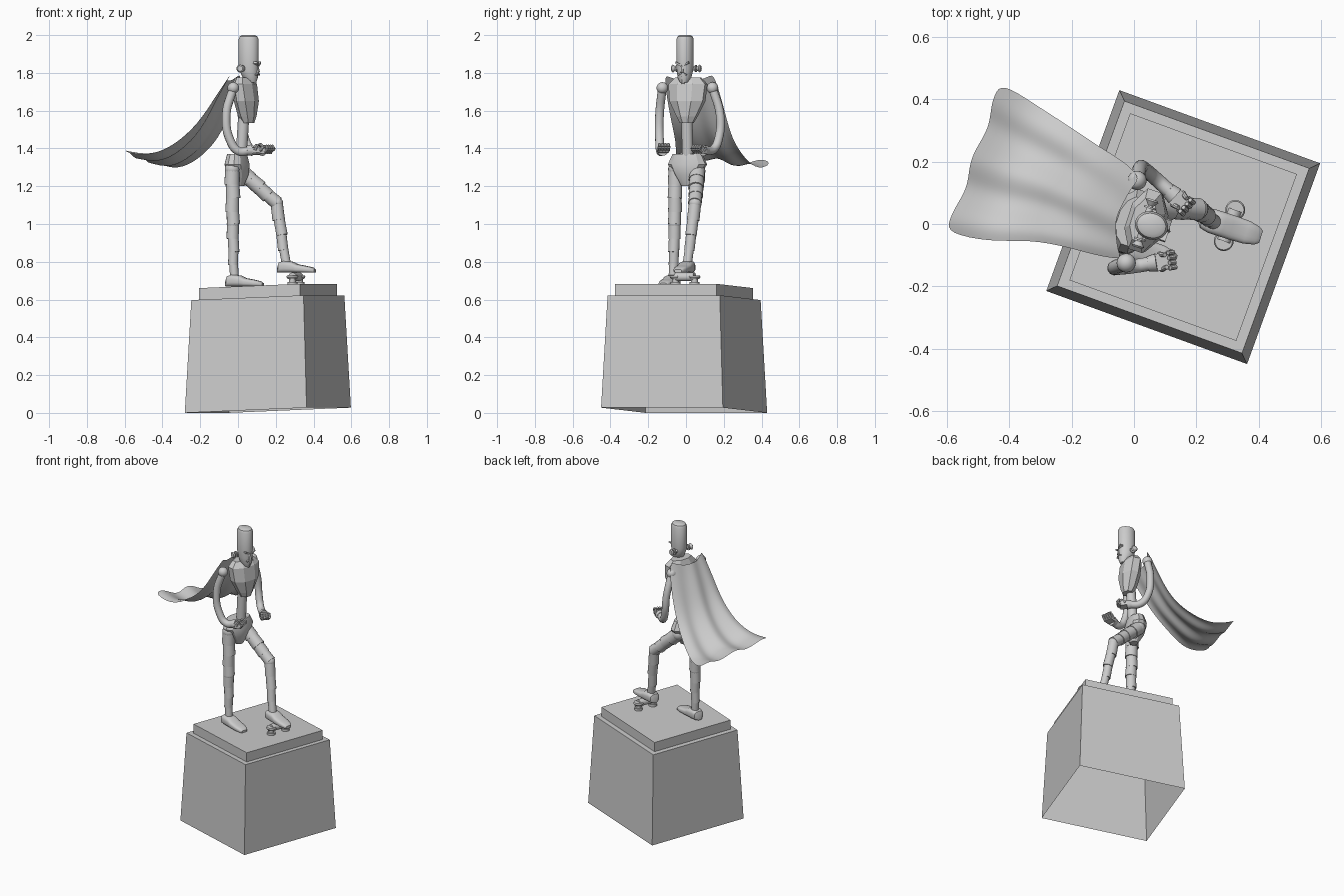
import bpy, bmesh, math
from mathutils import Vector, Matrix

if "Cube" in bpy.data.objects:
    bpy.data.objects.remove(bpy.data.objects["Cube"])

grey = bpy.data.materials.new("stone_grey")
grey.use_nodes = True
COLOR = (0.6, 0.6, 0.6, 1)
grey.diffuse_color = COLOR
grey.node_tree.nodes["Principled BSDF"].inputs["Base Color"].default_value = COLOR

V = Vector
YAW = math.radians(-18)
TURN = Matrix.Rotation(YAW, 3, 'Z')
FWD, SIDE, UP = TURN @ V((1, 0, 0)), TURN @ V((0, 1, 0)), V((0, 0, 1))


def finish(name, bm, angle=35):
    bmesh.ops.recalc_face_normals(bm, faces=bm.faces)
    mesh = bpy.data.meshes.new(name)
    bm.to_mesh(mesh)
    bm.free()
    ob = bpy.data.objects.new(name, mesh)
    bpy.context.collection.objects.link(ob)
    mesh.materials.append(grey)
    if angle:
        bpy.ops.object.select_all(action='DESELECT')
        ob.select_set(True)
        bpy.context.view_layer.objects.active = ob
        bpy.ops.object.shade_smooth_by_angle(angle=math.radians(angle))
    return ob


def loft(name, rings, n=20, power=1.0, start_cap=True, angle=35):
    """Skin over rings, each a centre and two half-axis vectors."""
    bm, loops = bmesh.new(), []
    for c, u, v in rings:
        loop = []
        for i in range(n):
            t = 2 * math.pi * (i + 0.5) / n
            a, b = (math.copysign(abs(f) ** power, f) for f in (math.cos(t), math.sin(t)))
            loop.append(bm.verts.new(c + u * a + v * b))
        loops.append(loop)
    for lo, hi in zip(loops, loops[1:]):
        for i in range(n):
            j = (i + 1) % n
            bm.faces.new((lo[i], lo[j], hi[j], hi[i]))
    if start_cap:
        bm.faces.new(loops[0])
    bm.faces.new(loops[-1])
    return finish(name, bm, angle)


def upright(origin, rows):
    """Rings from rows of height, forward offset, half depth, half width."""
    return [(V((origin[0], origin[1], z)) + FWD * f, FWD * d, SIDE * w) for z, f, d, w in rows]


def add_cone(bm, a, b, r1, r2, n=16):
    a, b = V(a), V(b)
    d = b - a
    m = Matrix.Translation((a + b) / 2) @ d.to_track_quat('Z', 'Y').to_matrix().to_4x4()
    bmesh.ops.create_cone(bm, cap_ends=True, segments=n, radius1=r1, radius2=r2,
                          depth=d.length, matrix=m)


def add_ball(bm, c, r):
    bmesh.ops.create_uvsphere(bm, u_segments=16, v_segments=10, radius=r,
                              matrix=Matrix.Translation(c))


def add_block(bm, c, axes, size):
    m = Matrix(axes).transposed().to_4x4()
    bmesh.ops.create_cube(bm, size=1, matrix=Matrix.Translation(c) @ m @ Matrix.Diagonal((*size, 1)))


# Pedestal: tapered hollow block with a slab on top, slightly tilted
mid = V((0.158, -0.01, 0))
PX = Matrix.Rotation(math.radians(-20), 3, 'Z') @ V((1, 0, 0.04))
PY = Matrix.Rotation(math.radians(-20), 3, 'Z') @ V((0, 1, 0))
loft("pedestal", [(mid + UP * z, PX * h, PY * h) for z, h in
                  ((0.014, 0.343), (0.61, 0.316), (0.61, 0.285), (0.672, 0.285))],
     n=4, power=0, start_cap=False, angle=0)

# Body
loft("torso", upright((0.03, 0.012), [
    (1.535, 0.025, 0.032, 0.038), (1.57, 0.02, 0.048, 0.058), (1.65, 0.015, 0.062, 0.1),
    (1.74, 0.005, 0.06, 0.11), (1.775, 0.0, 0.04, 0.075)]), n=8, angle=0)
loft("waist", upright((0.02, 0.008), [(1.33, -0.005, 0.03, 0.03), (1.56, 0.01, 0.03, 0.03)]))
loft("pelvis", upright((-0.005, 0.008), [
    (1.2, 0.01, 0.025, 0.028), (1.26, 0.005, 0.055, 0.07), (1.315, 0, 0.063, 0.108),
    (1.37, 0, 0.05, 0.082)]), n=12, angle=25)

# Head: tall capped cylinder with narrowed jaw
head_at = (0.056, -0.005)
loft("head", upright(head_at, [
    (1.748, 0.02, 0.022, 0.02), (1.775, 0.01, 0.04, 0.036), (1.81, 0.002, 0.05, 0.042),
    (1.84, 0, 0.054, 0.045), (1.978, 0, 0.054, 0.045), (1.993, 0, 0.047, 0.039),
    (2.0, 0, 0.033, 0.027)]), n=28)

bm = bmesh.new()
hc = V((*head_at, 0))
for s in (-1, 1):
    ear = hc - FWD * 0.022 + UP * 1.823
    for a, b, r1, r2 in ((0.035, 0.06, 0.012, 0.008), (0.05, 0.056, 0.019, 0.019),
                         (0.06, 0.075, 0.01, 0.021), (0.075, 0.081, 0.021, 0.015)):
        add_cone(bm, ear + SIDE * s * a, ear + SIDE * s * b, r1, r2)
finish("ears", bm)

bm = bmesh.new()
for s in (-1, 1):
    tilt = (SIDE * s + UP * 0.5).normalized()
    brow = hc + FWD * 0.048 + SIDE * s * 0.02 + UP * 1.847
    add_block(bm, brow, (FWD, tilt, FWD.cross(tilt)), (0.02, 0.036, 0.009))
    droop = (SIDE * s - UP * 0.5).normalized()
    tache = hc + FWD * 0.05 + SIDE * s * 0.012 + UP * 1.795
    add_block(bm, tache, (FWD, droop, FWD.cross(droop)), (0.012, 0.026, 0.007))
add_cone(bm, hc + FWD * 0.053 + UP * 1.803, hc + FWD * 0.05 + UP * 1.845, 0.011, 0.003, 6)
add_cone(bm, hc + FWD * 0.035 + UP * 1.742, hc + FWD * 0.035 + UP * 1.78, 0.008, 0.017, 6)
finish("face_details", bm, 0)


# Legs: stacks of overlapping wrapped bands
def leg(name, joints, radii, bands=4):
    bm = bmesh.new()
    joints = [V(j) for j in joints]
    for k in range(2):
        a, b, ra, rb = joints[k], joints[k + 1], radii[k], radii[k + 1]
        add_ball(bm, a, ra)
        for i in range(bands):
            t0, t1 = i / bands, (i + 1.12) / bands
            lean = FWD * (0.003 if i % 2 else -0.003)
            add_cone(bm, a.lerp(b, t0), a.lerp(b, min(t1, 1)) + lean,
                     (ra + (rb - ra) * t0) * 0.95, (ra + (rb - ra) * t1) * 1.08)
    add_ball(bm, joints[2], radii[2])
    finish(name, bm)


leg("right_leg", [(-0.03, -0.055, 1.29), (-0.027, -0.06, 1.0), (-0.022, -0.068, 0.72)],
    (0.04, 0.033, 0.022))
leg("left_leg", [(0.015, 0.06, 1.28), (0.205, 0.048, 1.11), (0.253, 0.008, 0.79)],
    (0.043, 0.034, 0.023))


# Shoes
def shoe(name, origin):
    o = V(origin)
    rows = ((-0.058, 0.018, 0.03), (-0.048, 0.033, 0.055), (-0.02, 0.04, 0.064),
            (0.025, 0.04, 0.058), (0.05, 0.04, 0.045), (0.1, 0.038, 0.036),
            (0.135, 0.03, 0.028), (0.148, 0.02, 0.018))
    loft(name, [(o + FWD * d + UP * h / 2, SIDE * w, UP * h / 2) for d, w, h in rows], power=0.65)


shoe("right_shoe", (-0.008, -0.075, 0.669))
shoe("left_shoe", (0.267, 0.004, 0.742))

# Dropped part under the raised shoe: a bar with a flanged knob at each end
bm = bmesh.new()
ends = [V((0.325, 0.045, 0)), V((0.288, -0.055, 0))]
add_cone(bm, ends[0] + UP * 0.72, ends[1] + UP * 0.72, 0.023, 0.023)
for e in ends:
    for lo, hi, r1, r2 in ((0.675, 0.692, 0.026, 0.026), (0.69, 0.71, 0.018, 0.018),
                           (0.708, 0.72, 0.024, 0.032), (0.72, 0.728, 0.032, 0.028)):
        add_cone(bm, e + UP * lo, e + UP * hi, r1, r2, 20)
finish("knobbed_bar", bm)


# Arms: bent tubes with shoulder balls, cuffs and fists
def arm(side, points, palm_up):
    curve = bpy.data.curves.new(side + "_arm", 'CURVE')
    curve.dimensions = '3D'
    curve.bevel_depth, curve.bevel_resolution = 0.023, 4
    curve.use_fill_caps = True
    spline = curve.splines.new('BEZIER')
    spline.bezier_points.add(len(points) - 1)
    for bp, p in zip(spline.bezier_points, points):
        bp.co = p
        bp.handle_left_type = bp.handle_right_type = 'AUTO'
    curve.materials.append(grey)
    bpy.context.collection.objects.link(bpy.data.objects.new(side + "_arm", curve))
    bm = bmesh.new()
    add_ball(bm, points[0], 0.031)
    finish(side + "_shoulder", bm)

    wrist = V(points[-1])
    d = (wrist - V(points[-2])).normalized()
    across = d.cross(V(palm_up)).normalized()
    up = across.cross(d)
    bm = bmesh.new()
    add_cone(bm, wrist - d * 0.02, wrist + d * 0.008, 0.025, 0.03)
    add_block(bm, wrist + d * 0.028, (d, across, up), (0.045, 0.055, 0.03))
    for i in range(4):
        k = wrist + d * 0.045 + across * (i - 1.5) * 0.016
        tip = k + d * 0.022 + up * 0.012
        add_cone(bm, k - up * 0.005, tip, 0.0085, 0.008, 8)
        add_cone(bm, tip, tip + up * 0.018 - d * 0.016, 0.0085, 0.007, 8)
    for s in (-1, 1):
        add_cone(bm, wrist + d * 0.02 + across * s * 0.025,
                 wrist + d * 0.04 + across * s * 0.02 + up * 0.028, 0.009, 0.007, 8)
    finish(side + "_hand", bm)


arm("right", [(-0.025, -0.125, 1.72), (-0.062, -0.14, 1.58), (-0.04, -0.14, 1.44),
              (0.005, -0.135, 1.385), (0.065, -0.125, 1.39)], (0, 0, 1))
arm("left", [(0.01, 0.14, 1.72), (0.02, 0.18, 1.58), (0.035, 0.175, 1.46),
             (0.07, 0.145, 1.395), (0.125, 0.095, 1.39)], (0, 0, 1))

# Cape: sheet between two flowing edges with folds growing toward the hem
edge_a = [(-0.04, -0.115, 1.785), (-0.125, -0.1, 1.66), (-0.21, -0.075, 1.53),
          (-0.33, -0.05, 1.42), (-0.46, -0.058, 1.355), (-0.6, -0.03, 1.38)]
edge_b = [(0.02, 0.15, 1.79), (-0.03, 0.2, 1.62), (-0.1, 0.24, 1.45),
          (-0.21, 0.315, 1.34), (-0.32, 0.385, 1.285), (-0.425, 0.455, 1.32)]
bm, rows, COLS = bmesh.new(), [], 12
for r, (a, b) in enumerate(zip(edge_a, edge_b)):
    row = []
    for c in range(COLS + 1):
        t = c / COLS
        p = V(a).lerp(V(b), t)
        bulge = math.sin(math.pi * t)
        fold = math.sin(5 * math.pi * t) * 0.003 * (1 + r)
        drop = 0.03 if r == 0 else 0.0
        p += V((-0.045 * bulge * (1 - r / 5) - fold * 0.5, 0, fold - drop * bulge))
        row.append(bm.verts.new(p))
    rows.append(row)
for lo, hi in zip(rows, rows[1:]):
    for c in range(COLS):
        bm.faces.new((lo[c], lo[c + 1], hi[c + 1], hi[c]))
cape = finish("cape", bm, 80)
cape.modifiers.new("smooth", 'SUBSURF').levels = 2
cape.modifiers["smooth"].render_levels = 2
